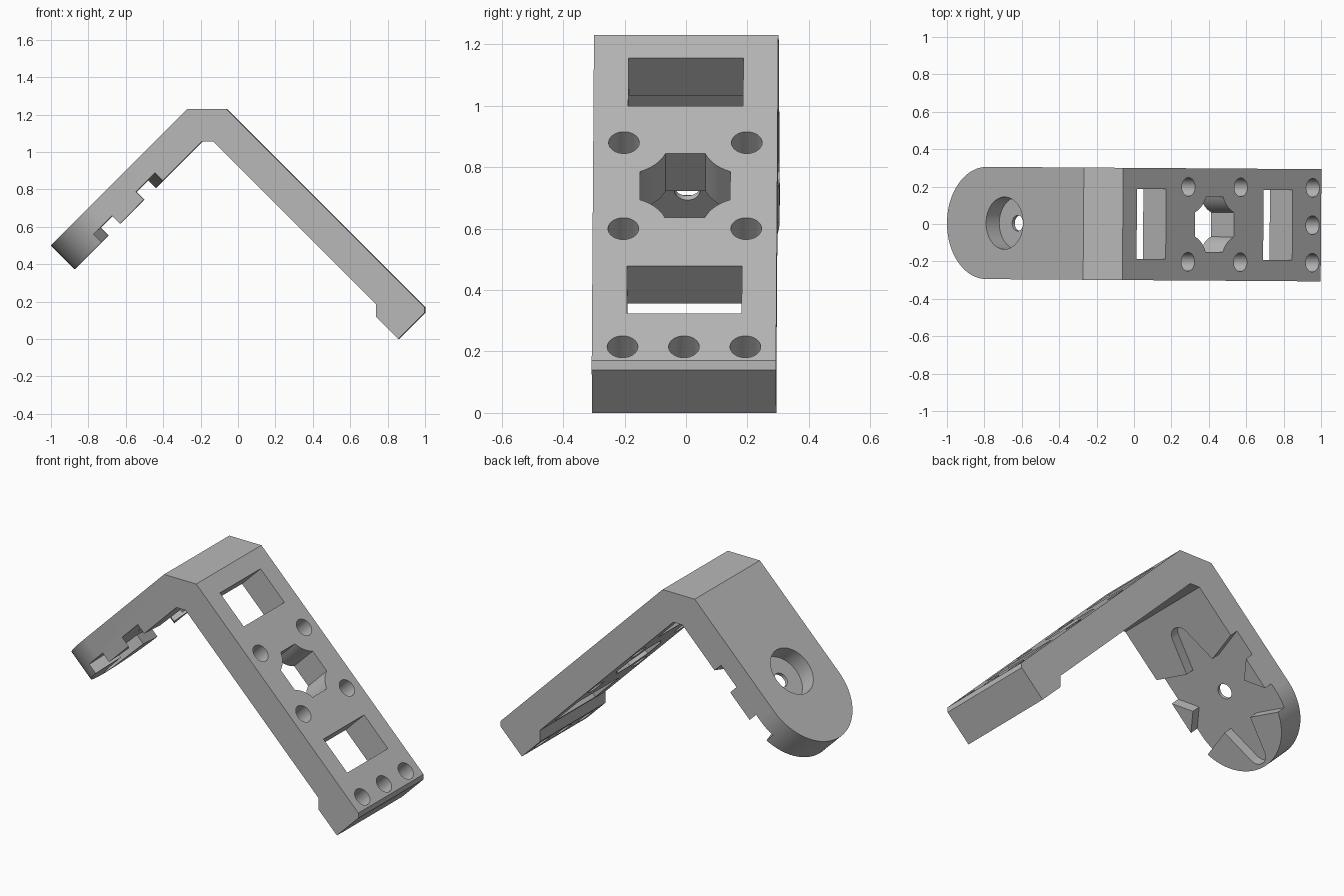
import bpy, bmesh, math
from mathutils import Matrix, Vector

if "Cube" in bpy.data.objects:
    bpy.data.objects.remove(bpy.data.objects["Cube"], do_unlink=True)

grey = bpy.data.materials.new("plain_grey")
grey.use_nodes = True
color = (0.48, 0.48, 0.48, 1)
grey.diffuse_color = color
grey.node_tree.nodes["Principled BSDF"].inputs["Base Color"].default_value = color


def frame(origin, u, n):
    """Matrix whose local axes are along the arm, across it, and out of its top face."""
    u, n = Vector(u).normalized(), Vector(n).normalized()
    return Matrix.Translation(origin) @ Matrix((u, n.cross(u), n)).transposed().to_4x4()


def prism(name, outline, low, high, matrix):
    """Solid made by extruding a flat outline between two heights."""
    bm = bmesh.new()
    base = bm.faces.new([bm.verts.new((x, y, low)) for x, y in outline])
    top = bmesh.ops.extrude_face_region(bm, geom=[base])["geom"]
    moved = [g for g in top if isinstance(g, bmesh.types.BMVert)]
    bmesh.ops.translate(bm, verts=moved, vec=(0, 0, high - low))
    bmesh.ops.recalc_face_normals(bm, faces=bm.faces)
    bm.transform(matrix)
    mesh = bpy.data.meshes.new(name)
    bm.to_mesh(mesh)
    bm.free()
    mesh.materials.append(grey)
    ob = bpy.data.objects.new(name, mesh)
    bpy.context.collection.objects.link(ob)
    return ob


def arc(cx, cy, r, start, end, steps):
    angles = [math.radians(start + (end - start) * i / steps) for i in range(steps + 1)]
    return [(cx + r * math.cos(a), cy + r * math.sin(a)) for a in angles]


def circle(cx, cy, r):
    return arc(cx, cy, r, 0, 360, 32)[:-1]


def turned(points, degrees):
    c, s = math.cos(math.radians(degrees)), math.sin(math.radians(degrees))
    return [(x * c - y * s, x * s + y * c) for x, y in points]


# Bent bracket body: side profile extruded across the width
profile = [(-1, 0.5), (-0.27, 1.23), (-0.06, 1.23), (1, 0.17), (1, 0.14), (0.86, 0),
           (0.74, 0.12), (0.74, 0.187), (-0.13, 1.057), (-0.19, 1.057), (-0.873, 0.373)]
upright = Matrix.Rotation(math.pi / 2, 4, 'X')
bracket = prism("angle_bracket", profile, -0.3, 0.3, upright)

horn_arm = frame((-1, 0, 0.5), (1, 0, 1), (-1, 0, 1))
plate_arm = frame((0.43, 0, 0.74), (1, 0, -1), (1, 0, 1))
cutters = []


def cut(outline, low, high, matrix):
    cutters.append(prism("cutter", outline, low, high, matrix))


# Rounded end of the short arm
cut(arc(0.3, 0, 0.3, 90, 270, 40) + [(0.3, -0.5), (-0.2, -0.5), (-0.2, 0.5), (0.3, 0.5)],
    -0.4, 0.2, horn_arm)

# Counterbored screw hole
hub = 0.435
cut(circle(hub, 0, 0.14), -0.1, 0.1, horn_arm)
cut(circle(hub, 0, 0.042), -0.4, 0.1, horn_arm)

# Six-armed star recess on the inner face
spoke = turned([(0.207, 0)], -30) + arc(0.36, 0, 0.056, -75, 75, 10)
star = [p for k in range(6) for p in turned(spoke, 60 * k)]
cut([(x + hub, y) for x, y in star], -0.3, -0.12, horn_arm)

# Two rectangular windows in the long arm
for u in (-0.477, 0.48):
    cut([(u - 0.11, -0.187), (u + 0.11, -0.187), (u + 0.11, 0.187), (u - 0.11, 0.187)],
        -0.3, 0.1, plate_arm)

# Square window with scooped corners
scoop = [(0.147, -0.065), (0.147, 0.065)] + arc(0.2, 0.2, 0.145, 248, 202, 8)[1:-1]
cut([p for k in range(4) for p in turned(scoop, 90 * k)], -0.3, 0.1, plate_arm)

# Screw holes around the window and along the foot
holes = [(u, v) for u in (-0.198, 0.198) for v in (-0.2, 0.2)]
holes += [(0.742, v) for v in (-0.2, 0, 0.2)]
for u, v in holes:
    cut(circle(u, v, 0.05), -0.4, 0.1, plate_arm)

bpy.ops.object.select_all(action='DESELECT')
bracket.select_set(True)
bpy.context.view_layer.objects.active = bracket
for cutter in cutters:
    cutter.hide_render = True
    mod = bracket.modifiers.new("cut", 'BOOLEAN')
    mod.operation, mod.solver, mod.object = 'DIFFERENCE', 'EXACT', cutter
    bpy.ops.object.modifier_apply(modifier=mod.name)
    bpy.data.objects.remove(cutter, do_unlink=True)

# Slight twist about the vertical
bracket.data.transform(Matrix.Rotation(math.radians(-0.4), 4, 'Z'))
bpy.ops.object.shade_smooth_by_angle(angle=math.radians(25))
